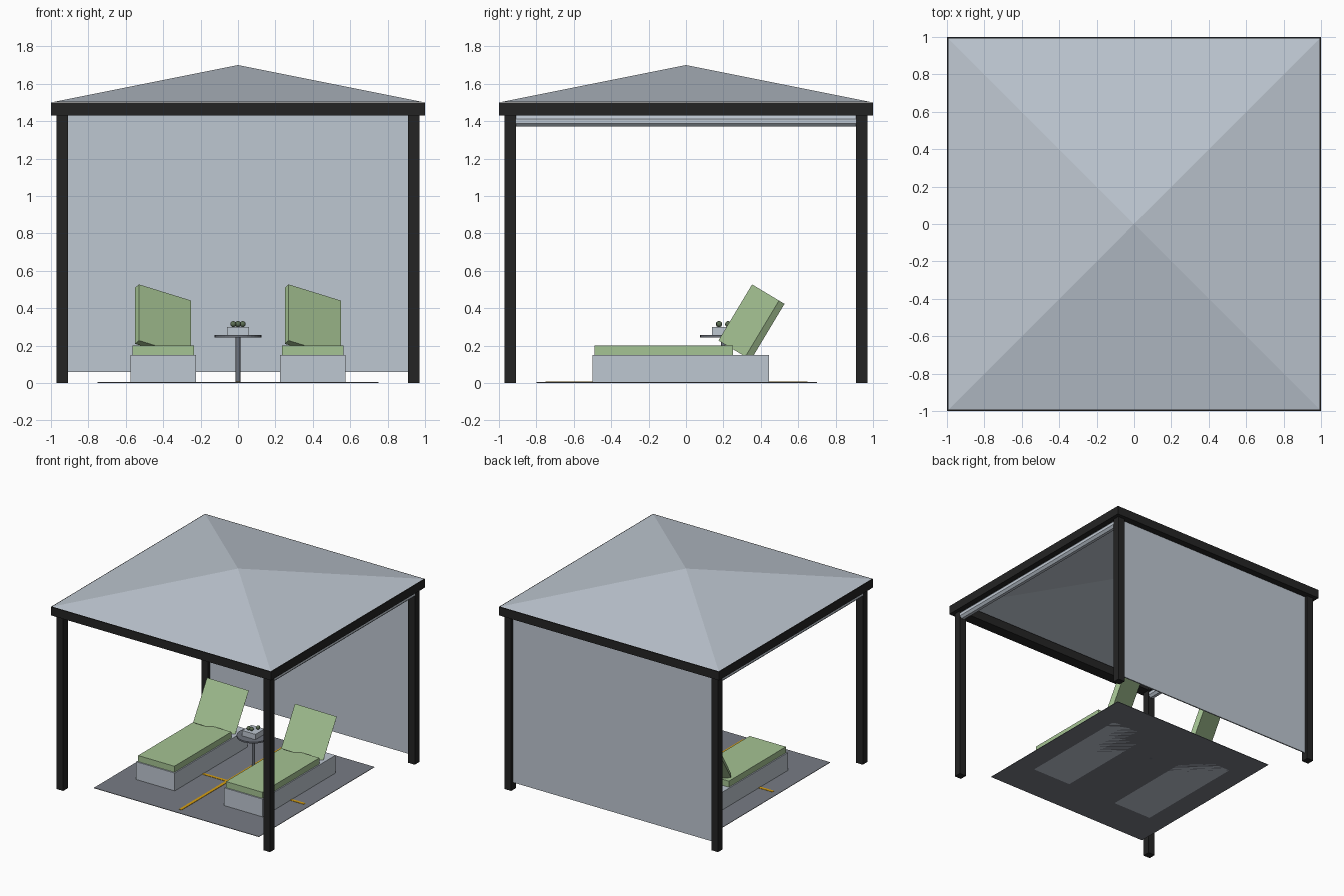
import bpy, bmesh, math
from mathutils import Matrix, Vector

if "Cube" in bpy.data.objects:
    bpy.data.objects.remove(bpy.data.objects["Cube"])


def material(name, r, g, b):
    def lin(c):
        c /= 255
        return c / 12.92 if c <= 0.04045 else ((c + 0.055) / 1.055) ** 2.4
    m = bpy.data.materials.new(name)
    m.diffuse_color = (lin(r), lin(g), lin(b), 1)
    m.use_nodes = True
    m.node_tree.nodes["Principled BSDF"].inputs["Base Color"].default_value = m.diffuse_color
    return m


FRAME = material("black frame", 36, 36, 36)
FABRIC = material("pale grey fabric", 190, 199, 209)
GREEN = material("green cushion", 165, 195, 147)
RUG = material("grey rug", 120, 124, 132)
YELLOW = material("yellow stripe", 215, 160, 20)
METAL = material("slate metal", 108, 113, 122)
OLIVE = material("dark olive", 92, 110, 84)


def finish(name, bm, mat, smooth=False):
    mesh = bpy.data.meshes.new(name)
    bm.to_mesh(mesh)
    bm.free()
    mesh.materials.append(mat)
    for p in mesh.polygons:
        p.use_smooth = smooth
    ob = bpy.data.objects.new(name, mesh)
    bpy.context.collection.objects.link(ob)
    return ob


def box(name, x, y, z, mat):
    """Box from (min, max) ranges."""
    bm = bmesh.new()
    bmesh.ops.create_cube(bm, size=1)
    for v in bm.verts:
        v.co = Vector([(r[0] + r[1]) / 2 + c * (r[1] - r[0])
                       for c, r in zip(v.co, (x, y, z))])
    return finish(name, bm, mat)


def cylinder(name, center, radius, depth, mat, sides, rot=Matrix()):
    bm = bmesh.new()
    bmesh.ops.create_cone(bm, cap_ends=True, segments=sides, radius1=radius,
                          radius2=radius, depth=depth,
                          matrix=Matrix.Translation(center) @ rot)
    return finish(name, bm, mat)


# Corner posts and the beams they carry
for sx in (-1, 1):
    for sy in (-1, 1):
        box("post", sorted((sx * 0.91, sx * 0.97)), sorted((sy * 0.91, sy * 0.97)),
            (0, 1.43), FRAME)
    box("side_beam", sorted((sx * 0.91, sx)), (-1, 1), (1.43, 1.5), FRAME)
    box("cross_beam", (-0.91, 0.91), sorted((sx * 0.91, sx)), (1.43, 1.5), FRAME)

# Pyramid canopy, open underneath
bm = bmesh.new()
e = 0.993
ring = [bm.verts.new((x, y, 1.501)) for x, y in ((-e, -e), (e, -e), (e, e), (-e, e))]
apex = bm.verts.new((0, 0, 1.70))
for i in range(4):
    bm.faces.new((ring[i], ring[(i + 1) % 4], apex))
finish("canopy", bm, FABRIC)

# Lowered rear curtain and rolled-up side curtains
box("rear_curtain", (-0.91, 0.91), (0.935, 0.945), (0.06, 1.43), FABRIC)
for sx in (-1, 1):
    cylinder("rolled_curtain", (sx * 0.94, 0, 1.40), 0.032, 1.82, FABRIC, 8,
             Matrix.Rotation(math.pi / 2, 4, 'X') @ Matrix.Rotation(math.pi / 8, 4, 'Z'))

# Rug with crossing stripes
box("rug", (-0.75, 0.75), (-0.8, 0.7), (0, 0.004), RUG)
box("long_stripe", (-0.012, 0.012), (-0.75, 0.65), (0.003, 0.007), YELLOW)
box("cross_stripe", (-0.7, 0.7), (-0.145, -0.121), (0.003, 0.0065), YELLOW)

# Loungers: plinth, seat cushion and twisted, reclined backrest
for cx in (-0.4, 0.4):
    box("lounger_base", (cx - 0.175, cx + 0.175), (-0.5, 0.445), (0, 0.15), FABRIC)
    box("seat_cushion", (cx - 0.165, cx + 0.165), (-0.49, 0.25), (0.15, 0.20), GREEN)
    back = box("backrest", (-0.163, 0.163), (-0.02, 0.02), (-0.175, 0.175), GREEN)
    back.matrix_world = (Matrix.Translation((cx, 0.35, 0.325))
                         @ Matrix.Rotation(math.radians(-31), 4, 'X')
                         @ Matrix.Rotation(math.radians(31), 4, 'Z'))

# Side table with a tray and small fruit
cylinder("table_leg", (0, 0.2, 0.125), 0.0125, 0.25, METAL, 16)
cylinder("table_top", (0, 0.2, 0.25), 0.125, 0.012, METAL, 32)
box("tray", (-0.06, 0.06), (0.14, 0.26), (0.256, 0.30), FABRIC)
for x, y in ((-0.025, 0.175), (0.025, 0.225), (0, 0.178)):
    bm = bmesh.new()
    bmesh.ops.create_uvsphere(bm, u_segments=12, v_segments=8, radius=0.016,
                              matrix=Matrix.Translation((x, y, 0.315)))
    finish("fruit", bm, OLIVE, True)
